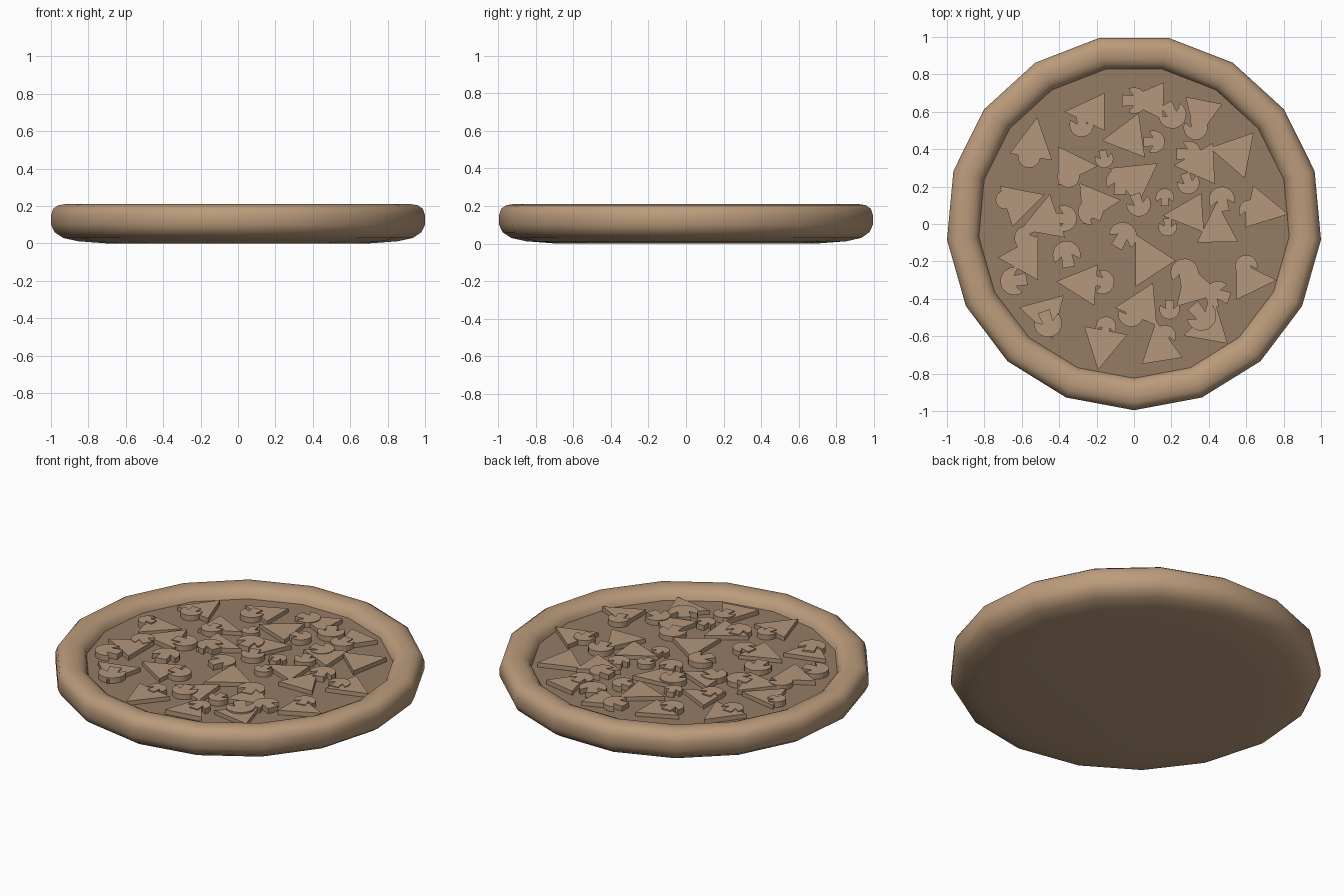
import bpy, bmesh, math

SIDES = 17
CENTRE_Y = 0.0085
FLOOR_Z = 0.15


def material(name, rgb):
    m = bpy.data.materials.new(name)
    m.diffuse_color = (*rgb, 1)
    return m


dough = material("dough", (0.50, 0.33, 0.20))
sauce_mat = material("sauce", (0.30, 0.20, 0.13))
topping_mat = material("topping", (0.46, 0.31, 0.20))


def finish(bm, name, mat, smooth=None):
    bmesh.ops.recalc_face_normals(bm, faces=bm.faces)
    me = bpy.data.meshes.new(name)
    bm.to_mesh(me)
    bm.free()
    ob = bpy.data.objects.new(name, me)
    bpy.context.collection.objects.link(ob)
    me.materials.append(mat)
    if smooth:
        bpy.ops.object.select_all(action='DESELECT')
        ob.select_set(True)
        bpy.context.view_layer.objects.active = ob
        bpy.ops.object.shade_smooth_by_angle(angle=math.radians(smooth))
    return ob


def ring(bm, r, z):
    pts = []
    for i in range(SIDES):
        a = -math.pi / 2 + 2 * math.pi * i / SIDES
        pts.append(bm.verts.new((r * math.cos(a), CENTRE_Y + r * math.sin(a), z)))
    return pts


def slab(name, outline, x, y, angle, z0, z1):
    bm = bmesh.new()
    c, s = math.cos(math.radians(angle)), math.sin(math.radians(angle))
    pts = [(x + u * c - v * s, y + u * s + v * c) for u, v in outline]
    low = [bm.verts.new((*p, z0)) for p in pts]
    top = [bm.verts.new((*p, z1)) for p in pts]
    bm.faces.new(low)
    bm.faces.new(top)
    for i in range(len(pts)):
        j = (i + 1) % len(pts)
        bm.faces.new((low[i], low[j], top[j], top[i]))
    return finish(bm, name, topping_mat)


# Crust: rounded profile swept round 17 sides, closed underneath
profile = [(0.70, 0.0), (0.86, 0.012), (0.94, 0.03), (0.985, 0.06), (1.004, 0.10),
           (1.004, 0.15), (0.993, 0.185), (0.965, 0.204), (0.93, 0.21),
           (0.89, 0.207), (0.86, 0.193), (0.84, 0.172), (0.83, FLOOR_Z - 0.01)]
bm = bmesh.new()
rings = [ring(bm, r, z) for r, z in profile]
bm.faces.new(rings[0])
for a, b in zip(rings, rings[1:]):
    for i in range(SIDES):
        j = (i + 1) % SIDES
        bm.faces.new((a[i], a[j], b[j], b[i]))
finish(bm, "crust", dough, 40)

# Sauce floor inside the crust
bm = bmesh.new()
bm.faces.new(ring(bm, 0.836, FLOOR_Z))
finish(bm, "sauce", sauce_mat)

# Triangular slices: x, y, pointing angle, base width
triangles = [
    (-.23, .60, 180, .20), (.085, .66, 178, .20), (.36, .59, 259, .20),
    (-.54, .43, 81, .23), (-.335, .31, 0, .21), (-.03, .465, 188, .24),
    (.545, .38, 169, .25), (.355, .32, 183, .22), (.005, .24, 276, .26),
    (-.615, .115, 17, .23), (-.475, .02, 80, .24), (-.21, .115, 5, .22),
    (.295, .055, 184, .21), (.685, .08, 349, .23), (.445, -.025, 91, .22),
    (-.585, -.18, 180, .24), (-.275, -.32, 175, .22), (.08, -.195, 0, .28),
    (.325, -.34, 347, .24), (.62, -.30, 0, .21), (-.475, -.48, 166, .24),
    (-.165, -.64, 259, .235), (.04, -.435, 185, .23), (.14, -.66, 99, .22),
    (.40, -.555, 197, .22)]
for n, (x, y, a, w) in enumerate(triangles):
    shape = [(0.143, 0), (-0.072, w / 2), (-0.072, -w / 2)]
    slab(f"cheese_slice_{n}", shape, x, y, a, FLOOR_Z - 0.005, 0.174 + 0.001 * (n % 4))

# Mushroom slices: x, y, cap direction, cap radius
mushrooms = [
    (0, .66, 0, .07), (.205, .585, 300, .075), (-.28, .53, 270, .065),
    (.105, .44, 0, .06), (-.16, .35, 280, .05), (.29, .375, 0, .07),
    (-.075, .225, 90, .075), (.025, .105, 290, .065), (.165, .14, 90, .05),
    (.18, -.015, 270, .05), (.29, .22, 290, .06), (.47, .13, 100, .07),
    (.62, .07, 90, .06), (-.35, .255, 270, .06), (-.56, .36, 270, .06),
    (-.69, .13, 180, .05), (-.575, -.075, 150, .065), (-.375, .03, 0, .07),
    (-.23, .065, 160, .07), (-.06, -.065, 60, .075), (-.36, -.165, 100, .075),
    (-.17, -.31, 350, .065), (-.64, -.305, 190, .075), (-.46, -.53, 290, .075),
    (-.15, -.55, 80, .055), (-.015, -.48, 280, .07), (.19, -.455, 270, .055),
    (.36, -.49, 310, .08), (.27, -.26, 100, .075), (.45, -.375, 160, .07),
    (.60, -.225, 100, .06), (.165, -.60, 90, .06), (.33, .515, 270, .065)]
for n, (x, y, a, r) in enumerate(mushrooms):
    arc = [math.radians(-115 + 230 * i / 14) for i in range(15)]
    shape = [(r * math.cos(t), r * math.sin(t)) for t in arc]
    shape += [(-0.05 * r, 0.38 * r), (-0.9 * r, 0.45 * r),
              (-0.9 * r, -0.45 * r), (-0.05 * r, -0.38 * r)]
    slab(f"mushroom_slice_{n}", shape, x, y, a, FLOOR_Z - 0.005, 0.18 + 0.001 * (n % 4))
